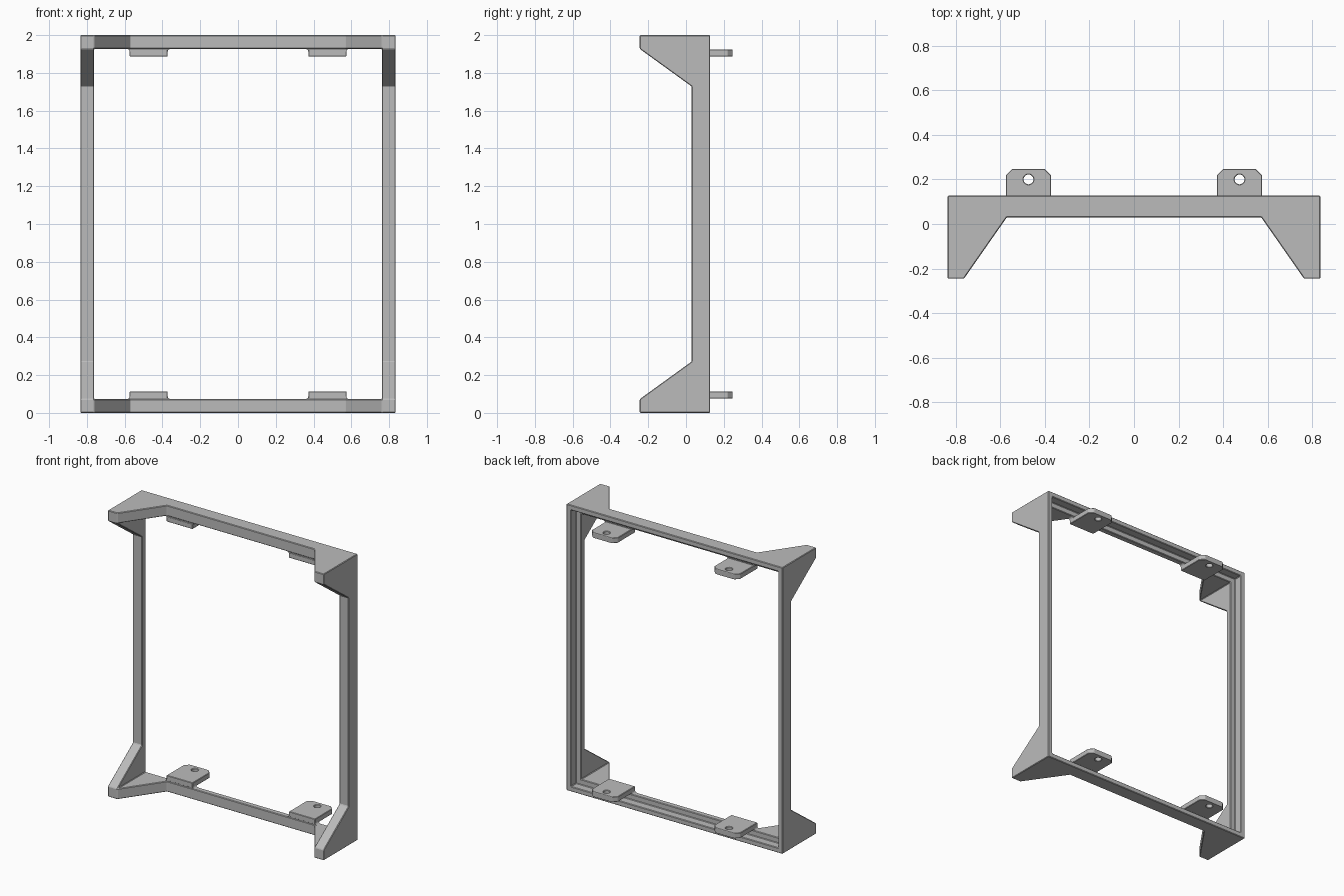
import bpy, bmesh, math
from mathutils import Vector

cube = bpy.data.objects.get("Cube")
if cube:
    bpy.data.objects.remove(cube, do_unlink=True)

grey = bpy.data.materials.new("plain grey")
grey.use_nodes = True
COLOR = (0.5, 0.5, 0.5, 1)
grey.diffuse_color = COLOR
grey.node_tree.nodes["Principled BSDF"].inputs["Base Color"].default_value = COLOR

# Overall measures
W, H, BAR = 0.835, 2.0, 0.073
FRONT, FACE, BACK = -0.245, 0.03, 0.128
RIM, LEDGE = 0.035, 0.07


def prism(name, profile, axis, lo, hi):
    """Extrude a 2D profile along an axis (profile uses the other two axes in order)."""
    bm = bmesh.new()

    def point(p, d):
        c = list(p)
        c.insert("xyz".index(axis), d)
        return Vector(c)

    base = bm.faces.new([bm.verts.new(point(p, lo)) for p in profile])
    moved = bmesh.ops.extrude_face_region(bm, geom=[base])["geom"]
    shift = point((0, 0), hi - lo)
    bmesh.ops.translate(bm, vec=shift, verts=[v for v in moved if isinstance(v, bmesh.types.BMVert)])
    bmesh.ops.recalc_face_normals(bm, faces=bm.faces)
    mesh = bpy.data.meshes.new(name)
    bm.to_mesh(mesh)
    bm.free()
    mesh.materials.append(grey)
    obj = bpy.data.objects.new(name, mesh)
    bpy.context.collection.objects.link(obj)
    return obj


def rect(x0, x1, z0, z1):
    return [(x0, z0), (x1, z0), (x1, z1), (x0, z1)]


def cut(obj, cutter):
    mod = obj.modifiers.new("cut " + cutter.name, "BOOLEAN")
    mod.operation = "DIFFERENCE"
    mod.solver = "EXACT"
    mod.object = cutter
    cutter.hide_render = True
    cutter.hide_viewport = True
    cutter.display_type = "WIRE"


def soften(obj, width):
    mod = obj.modifiers.new("edge bevel", "BEVEL")
    mod.width = width
    mod.segments = 1
    mod.limit_method = "ANGLE"


# Frame: a block with its opening, its braced corners and its back rebate cut out
frame = prism("frame", rect(-W, W, 0, H), "y", FRONT, BACK)
cut(frame, prism("opening_cutter", rect(-W + BAR, W - BAR, BAR, H - BAR), "y", -1, 1))

over = 0.1
side_notch = [(FRONT - over, BAR), (FRONT, BAR), (FACE, 0.272),
              (FACE, H - 0.272), (FRONT, H - BAR), (FRONT - over, H - BAR)]
cut(frame, prism("side_notch_cutter", side_notch, "x", -1, 1))

inner = W - BAR
rail_notch = [(-inner, FRONT - over), (-inner, FRONT), (-0.57, FACE),
              (0.57, FACE), (inner, FRONT), (inner, FRONT - over)]
cut(frame, prism("rail_notch_cutter", rail_notch, "z", -1, 3))
cut(frame, prism("rebate_cutter", rect(-W + RIM, W - RIM, RIM, H - RIM), "y", LEDGE, 1))
soften(frame, 0.004)

# Mounting tabs: drilled plates with clipped rear corners and flared roots
HALF, TIP, CLIP, THICK, FLARE = 0.101, 0.247, 0.04, 0.04, 0.015
for level, z, up in (("lower", BAR, 1), ("upper", H - BAR, -1)):
    for side, x in (("left", 0.473), ("right", -0.473)):
        name = f"{level}_{side}_tab"
        plate = [(x - HALF, FACE), (x + HALF, FACE), (x + HALF, TIP - CLIP * 0.7),
                 (x + HALF - CLIP * 0.7, TIP), (x - HALF + CLIP * 0.7, TIP),
                 (x - HALF, TIP - CLIP * 0.7)]
        z0, z1 = sorted((z + up * 0.004, z + up * (THICK + 0.001)))
        tab = prism(name, plate, "z", z0, z1)
        hole = [(x + 0.022 * math.cos(a), 0.2 + 0.022 * math.sin(a))
                for a in (math.tau * i / 24 for i in range(24))]
        cut(tab, prism(name + "_hole_cutter", hole, "z", z0 - 0.1, z1 + 0.1))
        soften(tab, 0.003)

        # Concave fillets where the tab meets the rail
        arc = [(HALF + FLARE * (1 - math.sin(a)), FLARE * (1 - math.cos(a)))
               for a in (math.pi / 2 * i / 4 for i in range(5))]
        outline = [(x + dx, z + up * dz) for dx, dz in arc]
        outline += [(x - dx, z + up * dz) for dx, dz in reversed(arc)]
        prism(name + "_root", outline, "y", FACE + 0.001, LEDGE - 0.001)
